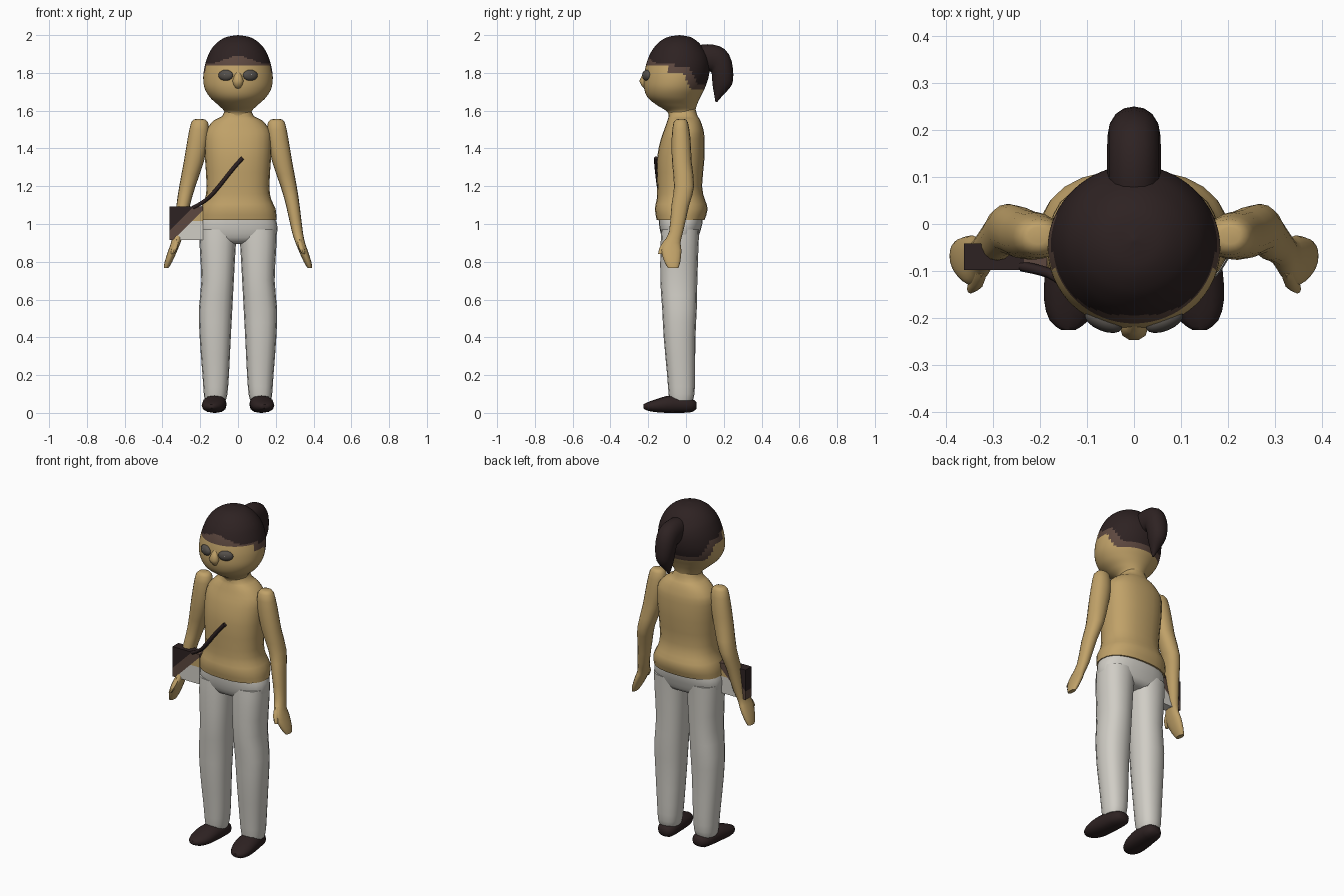
import bpy, bmesh, math
from mathutils import Vector

if "Cube" in bpy.data.objects:
    bpy.data.objects.remove(bpy.data.objects["Cube"])


def mat(name, r, g, b):
    m = bpy.data.materials.new(name)
    m.diffuse_color = (r, g, b, 1)
    m.use_nodes = True
    m.node_tree.nodes["Principled BSDF"].inputs["Base Color"].default_value = m.diffuse_color
    return m


SKIN = mat("tan", 0.53, 0.36, 0.14)
PANTS = mat("off_white", 0.63, 0.61, 0.56)
DARK = mat("dark_brown", 0.027, 0.016, 0.016)
BROWN = mat("mid_brown", 0.11, 0.065, 0.05)
EYE = mat("grey_brown", 0.09, 0.08, 0.07)
GLINT = mat("light_grey", 0.45, 0.45, 0.45)


def finish(name, bm, mats, rule=None, angle=50):
    bmesh.ops.recalc_face_normals(bm, faces=bm.faces[:])
    if rule:
        for f in bm.faces:
            f.material_index = rule(f.calc_center_median())
    me = bpy.data.meshes.new(name)
    bm.to_mesh(me)
    bm.free()
    for m in mats:
        me.materials.append(m)
    ob = bpy.data.objects.new(name, me)
    bpy.context.collection.objects.link(ob)
    bpy.ops.object.select_all(action='DESELECT')
    ob.select_set(True)
    bpy.context.view_layer.objects.active = ob
    bpy.ops.object.shade_smooth_by_angle(angle=math.radians(angle))
    return ob


def spline(rows, steps):
    """Smoothly interpolate between rows of numbers."""
    out = []
    for i in range(len(rows) - 1):
        p0, p1, p2, p3 = (rows[max(0, min(len(rows) - 1, i + k))] for k in (-1, 0, 1, 2))
        for s in range(steps):
            t = s / steps
            out.append([0.5 * (2 * b + (c - a) * t + (2 * a - 5 * b + 4 * c - d) * t * t
                               + (3 * b - a - 3 * c + d) * t ** 3)
                        for a, b, c, d in zip(p0, p1, p2, p3)])
    return out + [list(rows[-1])]


def loft(name, rows, mats, sides=16, steps=2, rule=None, side=1, power=0.92):
    """Skin oval rings: x, y, z, half width, half depth, tilt in degrees."""
    bm = bmesh.new()
    rings = []
    for x, y, z, a, b, tilt in spline(rows, steps):
        a, b, t = max(a, 0.001), max(b, 0.001), math.radians(tilt)
        ring = []
        for i in range(sides):
            w = 2 * math.pi * i / sides
            c, s = math.cos(w), math.sin(w)
            c = math.copysign(abs(c) ** power, c)
            s = math.copysign(abs(s) ** power, s)
            ring.append(bm.verts.new((side * (x + a * c), y + b * s * math.cos(t),
                                      z + b * s * math.sin(t))))
        rings.append(ring)
    for p, q in zip(rings, rings[1:]):
        for i in range(sides):
            j = (i + 1) % sides
            bm.faces.new((p[i], p[j], q[j], q[i]))
    bm.faces.new(rings[0])
    bm.faces.new(rings[-1])
    return finish(name, bm, mats, rule)


def level(rows):
    """Horizontal rings from z, x min, x max, y front, y back."""
    return [((l + r) / 2, (f + b) / 2, z, (r - l) / 2, (b - f) / 2, 0) for z, l, r, f, b in rows]


def centred(rows):
    return level([(z, -a, a, f, b) for z, a, f, b in rows])


# head with painted hair
def hairline(x, y):
    if y < 0.02:
        front = max(0, 1 - abs(x) / 0.13) if y < -0.1 else 0
        return 1.85 + 0.045 * front - (0.02 if y > -0.06 else 0)
    return max(1.735, 1.83 - 2.2 * (y - 0.02))


def hair_rule(c):
    if c.z > hairline(c.x, c.y):
        return 1
    low = 1.838 if c.y < -0.1 else hairline(c.x, c.y + 0.035) - 0.025
    return 2 if c.z > low else 0


loft("head", centred([
    (2.0, 0.0, -0.035, -0.035), (1.99, 0.06, -0.095, 0.022), (1.965, 0.105, -0.14, 0.062),
    (1.93, 0.138, -0.172, 0.092), (1.89, 0.159, -0.195, 0.115), (1.84, 0.175, -0.212, 0.125),
    (1.78, 0.184, -0.222, 0.12), (1.72, 0.177, -0.222, 0.1), (1.67, 0.148, -0.203, 0.075),
    (1.63, 0.105, -0.155, 0.058), (1.595, 0.072, -0.1, 0.05), (1.56, 0.08, -0.09, 0.055)]),
    [SKIN, DARK, BROWN], sides=64, steps=6, rule=hair_rule, power=1)

# ponytail
loft("ponytail", [
    (0, 0.04, 1.87, 0.055, 0.07, 90), (0, 0.11, 1.88, 0.057, 0.072, 85),
    (0, 0.17, 1.865, 0.057, 0.07, 60), (0, 0.192, 1.81, 0.055, 0.058, 15),
    (0, 0.192, 1.74, 0.043, 0.052, 0), (0, 0.172, 1.68, 0.02, 0.022, 0),
    (0, 0.16, 1.645, 0.004, 0.004, 0)], [DARK], steps=3)

# nose
loft("nose", [(0, -0.208, 1.81, 0.008, 0.008, 0), (0, -0.222, 1.757, 0.03, 0.026, 0),
              (0, -0.212, 1.715, 0.012, 0.008, 0)], [SKIN], sides=10)

# torso
loft("torso", centred([
    (1.61, 0.066, -0.09, 0.05), (1.57, 0.085, -0.092, 0.062), (1.55, 0.125, -0.098, 0.075),
    (1.5, 0.168, -0.115, 0.092), (1.45, 0.178, -0.133, 0.098), (1.35, 0.175, -0.153, 0.098),
    (1.2, 0.166, -0.152, 0.085), (1.13, 0.176, -0.155, 0.1), (1.08, 0.199, -0.165, 0.115),
    (1.02, 0.205, -0.155, 0.098)]), [SKIN], sides=24, power=0.85)

# hips
loft("hips", centred([
    (1.04, 0.19, -0.145, 0.09), (1.0, 0.207, -0.143, 0.086), (0.95, 0.207, -0.134, 0.072),
    (0.91, 0.19, -0.115, 0.055), (0.895, 0.15, -0.08, 0.02)]), [PANTS], sides=24, power=0.85)

for tag, s in (("left", 1), ("right", -1)):
    # trouser leg
    loft(tag + "_leg", level([
        (0.97, 0.004, 0.205, -0.13, 0.07), (0.88, 0.012, 0.203, -0.135, 0.066),
        (0.7, 0.022, 0.194, -0.136, 0.06), (0.55, 0.03, 0.207, -0.126, 0.057),
        (0.4, 0.038, 0.203, -0.118, 0.05), (0.2, 0.048, 0.188, -0.1, 0.048),
        (0.1, 0.056, 0.181, -0.092, 0.045), (0.065, 0.065, 0.175, -0.085, 0.035)]),
        [PANTS], side=s, power=0.85)

    # shoe
    loft(tag + "_shoe", [
        (0.112, 0.055, 0.04, 0.025, 0.018, 90), (0.114, 0.03, 0.04, 0.05, 0.036, 90),
        (0.12, -0.04, 0.046, 0.06, 0.046, 90), (0.126, -0.1, 0.045, 0.063, 0.045, 90),
        (0.132, -0.16, 0.038, 0.06, 0.034, 90), (0.138, -0.205, 0.034, 0.042, 0.022, 90),
        (0.14, -0.226, 0.035, 0.015, 0.01, 90)], [DARK], side=s, sides=12, power=0.85)

    # arm and hand
    loft(tag + "_arm", [
        (0.205, -0.025, 1.555, 0.02, 0.018, 0), (0.203, -0.028, 1.538, 0.045, 0.038, 0),
        (0.212, -0.026, 1.45, 0.055, 0.05, 0), (0.234, -0.022, 1.33, 0.053, 0.052, 0),
        (0.268, -0.01, 1.2, 0.043, 0.053, 0), (0.29, -0.03, 1.1, 0.036, 0.047, 0),
        (0.314, -0.052, 0.96, 0.029, 0.037, 0), (0.33, -0.075, 0.9, 0.025, 0.046, 0),
        (0.345, -0.078, 0.86, 0.024, 0.054, 0), (0.368, -0.072, 0.8, 0.02, 0.042, 0),
        (0.38, -0.068, 0.768, 0.013, 0.028, 0)], [SKIN], side=s)

    # thumb
    loft(tag + "_thumb", [
        (0.325, -0.085, 0.92, 0.016, 0.025, 0), (0.335, -0.118, 0.875, 0.016, 0.022, 0),
        (0.348, -0.138, 0.84, 0.008, 0.01, 0)], [SKIN], side=s, sides=8)

    # eye, turned to follow the face
    bm = bmesh.new()
    bmesh.ops.create_uvsphere(bm, u_segments=16, v_segments=10, radius=1)
    for v in bm.verts:
        v.co = Vector((v.co.x * 0.042, v.co.y * 0.02, v.co.z * 0.029))
    ob = finish(tag + "_eye", bm, [EYE])
    ob.location = (s * 0.065, -0.208, 1.787)
    ob.rotation_euler.z = s * math.radians(22)

    # eye glint
    bm = bmesh.new()
    bmesh.ops.create_icosphere(bm, subdivisions=1, radius=0.007)
    ob = finish(tag + "_glint", bm, [GLINT])
    ob.location = (s * 0.07, -0.221, 1.79)

# shoulder bag, cut along diagonals into colour patches
X0, X1, Z0, Z1 = -0.362, -0.185, 0.915, 1.092


def diagonal(c):
    return (c.x - X0) / (X1 - X0) + (Z1 - c.z) / (Z1 - Z0)


def bag_rule(c):
    t = diagonal(c)
    if t < 0.72:
        return 0
    if t < 1.1:
        return 1
    return 2 if c.z > 1.015 else 3


bm = bmesh.new()
bmesh.ops.create_cube(bm, size=1)
for v in bm.verts:
    v.co = Vector(((X0 + X1) / 2 + v.co.x * (X1 - X0), -0.07 + v.co.y * 0.056,
                   (Z0 + Z1) / 2 + v.co.z * (Z1 - Z0)))
cuts = [((X0 + t * (X1 - X0), 0, Z1), (1, 0, -1)) for t in (0.72, 1.1)] + [((0, 0, 1.015), (0, 0, 1))]
for co, no in cuts:
    bmesh.ops.bisect_plane(bm, geom=bm.verts[:] + bm.edges[:] + bm.faces[:],
                           plane_co=co, plane_no=no)
finish("shoulder_bag", bm, [DARK, BROWN, SKIN, PANTS], bag_rule, 30)

# bag strap
cu = bpy.data.curves.new("bag_strap", 'CURVE')
cu.dimensions = '3D'
cu.bevel_depth = 0.011
cu.bevel_resolution = 1
cu.use_fill_caps = True
path = spline([(-0.24, -0.09, 1.085), (-0.18, -0.105, 1.12), (-0.125, -0.138, 1.17),
               (-0.02, -0.156, 1.3), (0.025, -0.158, 1.35)], 4)
sp = cu.splines.new('POLY')
sp.points.add(len(path) - 1)
for p, co in zip(sp.points, path):
    p.co = (*co, 1)
cu.materials.append(DARK)
strap = bpy.data.objects.new("bag_strap", cu)
bpy.context.collection.objects.link(strap)
bpy.ops.object.select_all(action='DESELECT')
strap.select_set(True)
bpy.context.view_layer.objects.active = strap
bpy.ops.object.convert(target='MESH')
